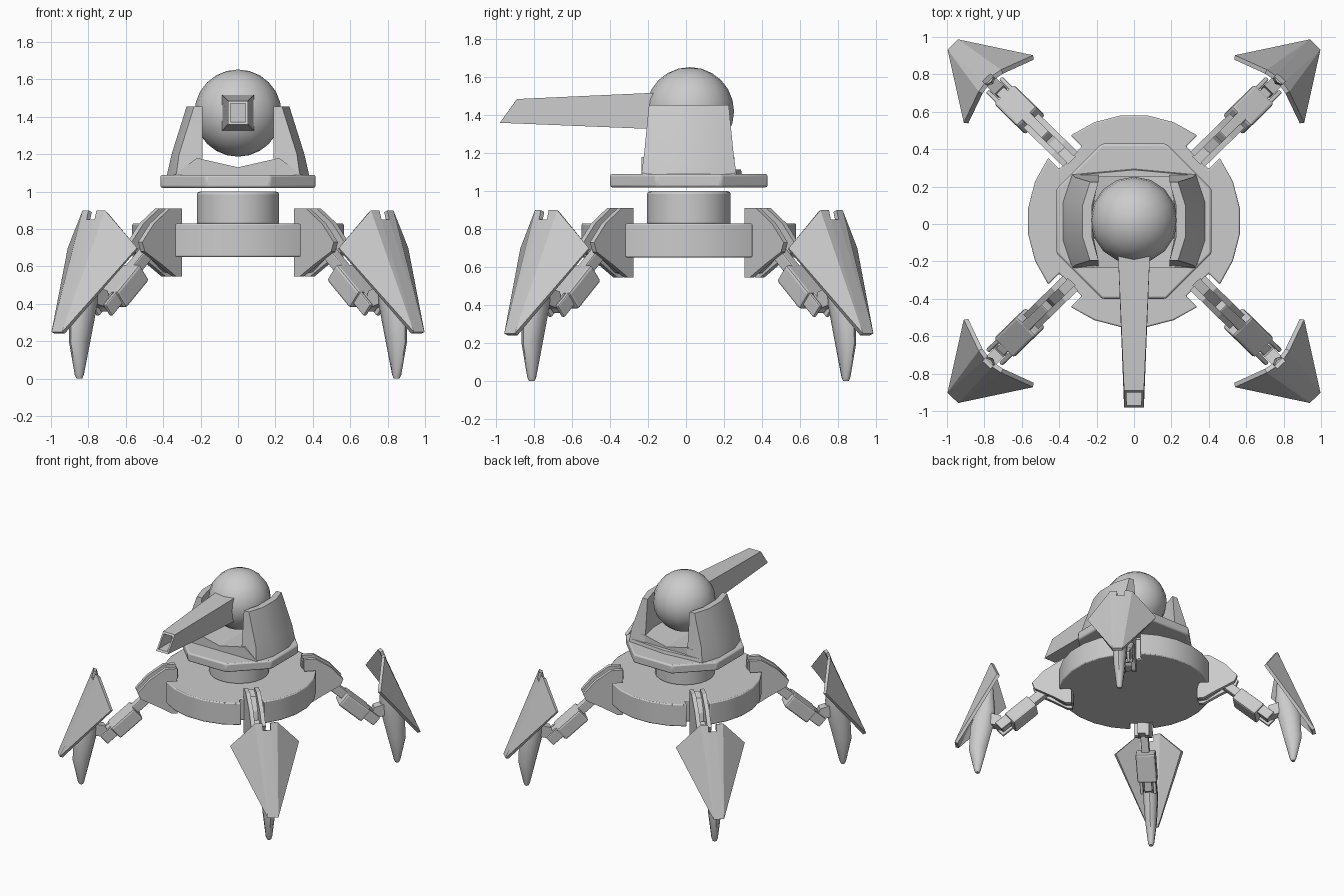
import bpy, bmesh, math
from mathutils import Matrix, Vector

if "Cube" in bpy.data.objects:
    bpy.data.objects.remove(bpy.data.objects["Cube"])

CY = 0.015
I = Matrix.Identity(4)


def finish(name, bm, mat=I, bevel=0, smooth=None):
    bmesh.ops.transform(bm, matrix=mat, verts=bm.verts)
    bmesh.ops.recalc_face_normals(bm, faces=bm.faces)
    me = bpy.data.meshes.new(name)
    bm.to_mesh(me)
    bm.free()
    ob = bpy.data.objects.new(name, me)
    bpy.context.collection.objects.link(ob)
    if bevel:
        m = ob.modifiers.new("bevel", 'BEVEL')
        m.width, m.segments, m.limit_method = bevel, 2, 'ANGLE'
    if smooth:
        bpy.ops.object.select_all(action='DESELECT')
        ob.select_set(True)
        bpy.context.view_layer.objects.active = ob
        bpy.ops.object.shade_smooth_by_angle(angle=math.radians(smooth))
    return ob


def loft(name, rings, mat=I, caps=True, **kw):
    bm = bmesh.new()
    rows = [[bm.verts.new(p) for p in r] for r in rings]
    n = len(rows[0])
    for a, b in zip(rows, rows[1:]):
        for i in range(n):
            j = (i + 1) % n
            bm.faces.new((a[i], a[j], b[j], b[i]))
    if caps:
        bm.faces.new(rows[0])
        bm.faces.new(rows[-1])
    return finish(name, bm, mat, **kw)


def side_prism(name, prof, y0, y1, mat=I, **kw):
    return loft(name, [[(x, y, z) for x, z in prof] for y in (y0, y1)], mat, **kw)


def disc(name, r, z0, z1, n, bevel):
    a = [math.tau * (i + .5) / n for i in range(n)]
    return loft(name, [[(r * math.cos(t), r * math.sin(t) + CY, z) for t in a] for z in (z0, z1)],
                bevel=bevel, smooth=40)


# Body disc with four slots for the hips
outline = []
slot = math.asin(0.085 / 0.57)
for k in range(4):
    c = math.radians(45 + 90 * k)
    d, s = Vector((math.cos(c), math.sin(c))), Vector((-math.sin(c), math.cos(c)))
    outline += [d * 0.48 - s * 0.085, d * 0.48 + s * 0.085]
    span = math.pi / 2 - 2 * slot
    for i in range(6):
        t = c + slot + span * i / 5
        outline.append(Vector((0.57 * math.cos(t), 0.57 * math.sin(t))))
loft("body_disc", [[(p.x, p.y + CY, z) for p in outline] for z in (0.65, 0.83)],
     bevel=0.008, smooth=30)

# Neck and turning plate
disc("neck", 0.222, 0.82, 1.0, 24, 0.015)
disc("turret_plate", 0.415 / math.cos(math.pi / 8), 1.02, 1.09, 8, 0.012)

# Cradle floor and two side arms
hull = [(-.33, -.25), (.33, -.25), (.38, 0), (.33, .25), (0, .28), (-.33, .25), (-.38, 0)]
loft("cradle_base", [[(x * k, y * k + CY, z) for x, y in hull]
                     for k, z in ((1, 1.085), (.98, 1.115))])
side_prism("cradle_floor", [(-.34, 1.09), (.34, 1.09), (.22, 1.18), (0, 1.13), (-.22, 1.18)],
           -.235, .255)
for s, side in ((-1, "left"), (1, "right")):
    levels = [(1.09, .33, .38, .19, .21, .25), (1.2, .315, .355, .19, .215, .235),
              (1.455, .235, .275, .19, .225, .21)]
    rings = []
    for z, xc, xm, ic, im, h in levels:
        rings.append([(s * x, y + CY, z) for x, y in
                      ((ic, -h), (xc, -h), (xm, -h * .4), (xm, h * .4), (xc, h), (ic, h),
                       (im, h * .4), (im, -h * .4))])
    loft(side + "_cradle_arm", rings, smooth=35)

# Ball head
bm = bmesh.new()
bmesh.ops.create_uvsphere(bm, u_segments=16, v_segments=12, radius=0.233)
finish("ball_head", bm, Matrix.Translation((0, CY + .005, 1.42)), smooth=50)


# Tapered square barrel with slanted hollow muzzle
def square(w, zb, zt, yb, yt):
    return [(-w, yb, zb), (w, yb, zb), (w, yt, zt), (-w, yt, zt)]


loft("barrel", [square(.087, 1.325, 1.52, -.12, -.12), square(.053, 1.36, 1.485, -.98, -.89),
                square(.04, 1.373, 1.472, -.97, -.90), square(.04, 1.375, 1.472, -.80, -.80)])

# Four identical legs, modelled along +x (x = distance from centre)
slope = math.atan2(.32, .37)


def slanted(dx, z, lx, ly, lz, name, mat, bevel=.008):
    bm = bmesh.new()
    bmesh.ops.create_cube(bm, size=1)
    bmesh.ops.scale(bm, vec=(lx, ly, lz), verts=bm.verts)
    m = mat @ Matrix.Translation((dx, 0, z)) @ Matrix.Rotation(slope, 4, 'Y')
    finish(name, bm, m, bevel=bevel)


def leg(tag, mat):
    # Forked hip bracket
    cheek = [(.48, .545), (.52, .545), (.63, .61), (.76, .68), (.78, .73), (.69, .83),
             (.57, .91), (.48, .91)]
    for a, b in ((-.056, -.024), (.024, .056)):
        side_prism(tag + "_hip_cheek", cheek, a, b, mat)
    side_prism(tag + "_hip_block", [(.47, .56), (.54, .57), (.65, .65), (.62, .78), (.55, .87), (.47, .89)],
               -.03, .03, mat)
    # Thigh rod, cover and ankle fork
    slanted(.84, .545, .50, .06, .07, tag + "_thigh_rod", mat)
    slanted(.865, .495, .23, .15, .115, tag + "_thigh_cover", mat, .015)
    for s in (-1, 1):
        slanted(.96, .43, .20, .025, .08, tag + "_ankle_plate", mat @ Matrix.Translation((0, s * .05, 0)))
    side_prism(tag + "_ankle_link", [(.99, .37), (1.1, .40), (1.12, .5), (1.02, .47)], -.035, .035, mat)
    # Pointed shin
    rings = []
    for z, a, b, w in ((0, 1.185, 1.215, .016), (.02, 1.175, 1.225, .024), (.2, 1.13, 1.265, .045),
                       (.4, 1.08, 1.255, .058), (.52, 1.065, 1.22, .052), (.72, 1.08, 1.14, .035)):
        rings.append([((a + b) / 2 + (b - a) / 2 * math.cos(t), w * math.sin(t), z)
                      for t in (math.tau * i / 10 for i in range(10))])
    loft(tag + "_shin", rings, mat, smooth=45)
    # Folded armour plate with a notch in its top edge
    half = [(1.115, .03, .85), (1.10, .03, .90), (1.09, .085, .90), (1.025, .262, .70), (1.37, .04, .25)]
    bm = bmesh.new()
    v = {s: [bm.verts.new((x, s * y, z)) for x, y, z in half] for s in (1, -1)}
    for s in (1, -1):
        p = v[s]
        bm.faces.new((p[0], p[1], p[2], p[4]))
        bm.faces.new((p[2], p[3], p[4]))
    bm.faces.new((v[1][0], v[1][4], v[-1][4], v[-1][0]))
    ob = finish(tag + "_armour", bm, mat)
    # make the outward side the front so thickness grows inward
    out = mat.to_3x3() @ Vector((1, 0, 0))
    if sum(f.normal.dot(out) * f.area for f in ob.data.polygons) < 0:
        ob.data.flip_normals()
    m = ob.modifiers.new("thickness", 'SOLIDIFY')
    m.thickness, m.offset = .025, -1


for k, tag in enumerate(("back_right", "back_left", "front_left", "front_right")):
    leg(tag + "_leg", Matrix.Translation((0, CY, 0)) @ Matrix.Diagonal((1, .975, 1, 1))
        @ Matrix.Rotation(math.radians(45 + 90 * k), 4, 'Z'))
